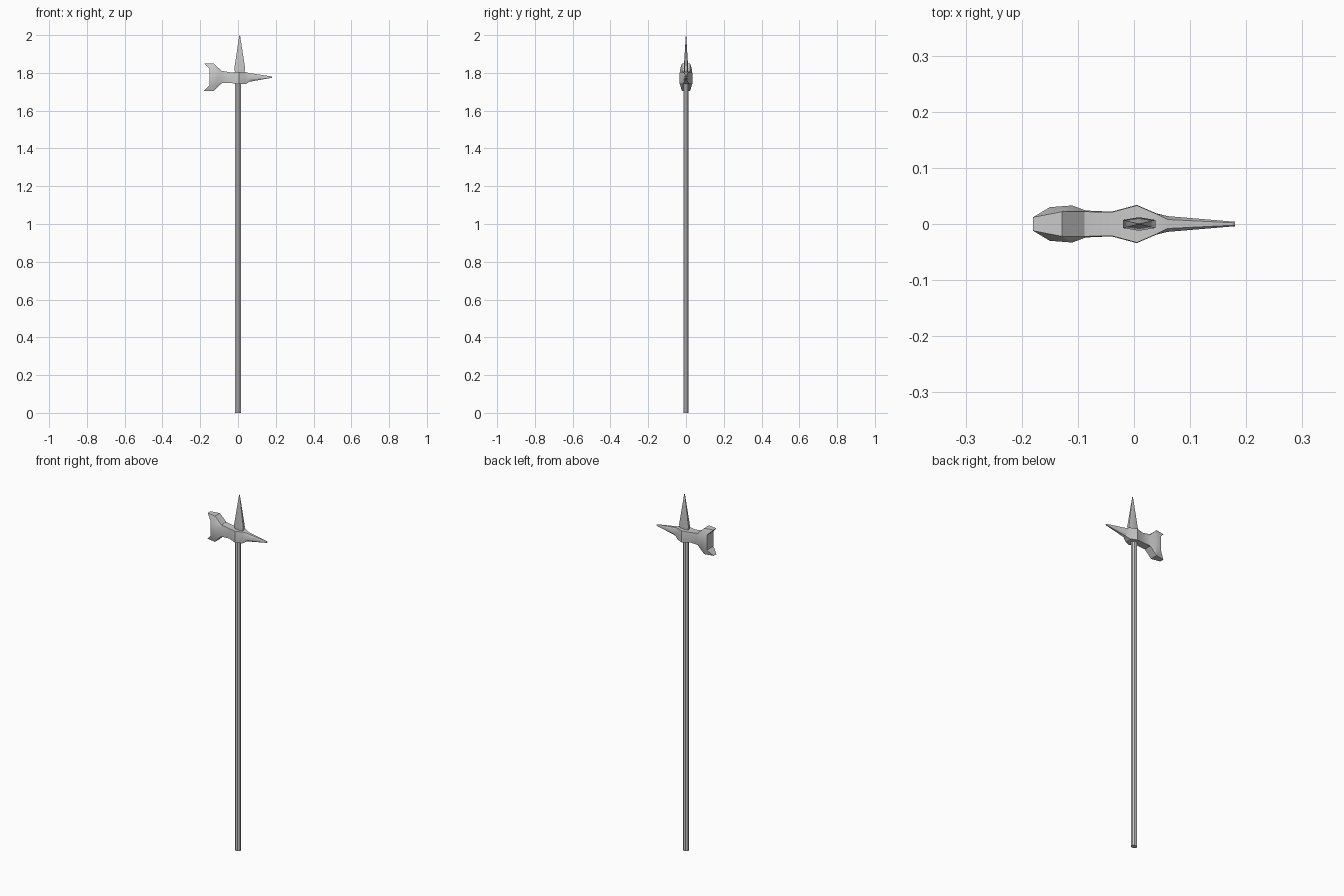
import bpy, bmesh, math

if "Cube" in bpy.data.objects:
    bpy.data.objects.remove(bpy.data.objects["Cube"])


def finish(name, bm):
    bmesh.ops.recalc_face_normals(bm, faces=bm.faces)
    me = bpy.data.meshes.new(name)
    bm.to_mesh(me)
    bm.free()
    ob = bpy.data.objects.new(name, me)
    bpy.context.collection.objects.link(ob)
    bpy.ops.object.select_all(action='DESELECT')
    ob.select_set(True)
    bpy.context.view_layer.objects.active = ob
    bpy.ops.object.shade_smooth_by_angle(angle=math.radians(25))
    return ob


def loft(bm, rings):
    """Skin consecutive rings of equal point count; return the vertex rings."""
    vr = [[bm.verts.new(p) for p in r] for r in rings]
    for a, b in zip(vr, vr[1:]):
        n = len(a)
        for i in range(n):
            j = (i + 1) % n
            bm.faces.new((a[i], a[j], b[j], b[i]))
    return vr


# Shaft: slightly oval octagonal pole
bm = bmesh.new()
angles = [math.tau * (i + 0.5) / 8 for i in range(8)]
rings = [[(0.0172 * math.cos(a), 0.0145 * math.sin(a), z) for a in angles]
         for z in (0, 1.75)]
bottom, top = loft(bm, rings)
bm.faces.new(bottom)
bm.faces.new(top)
finish("shaft", bm)

# Hammer head: stations of
# (x at top/bottom, x at sides, edge half width, side half width,
#  top z, upper side z, lower side z, bottom z)
stations = [
    (-0.180, -0.150, 0.012, 0.030, 1.850, 1.820, 1.736, 1.705),
    (-0.128, -0.110, 0.022, 0.033, 1.850, 1.812, 1.742, 1.705),
    (-0.088, -0.086, 0.022, 0.024, 1.811, 1.797, 1.758, 1.745),
    (-0.040, -0.040, 0.021, 0.022, 1.803, 1.790, 1.760, 1.747),
    (0.005, 0.005, 0.033, 0.034, 1.804, 1.790, 1.755, 1.740),
    (0.040, 0.040, 0.018, 0.019, 1.804, 1.790, 1.755, 1.740),
    (0.060, 0.060, 0.008, 0.014, 1.799, 1.786, 1.764, 1.753),
    (0.180, 0.180, 0.002, 0.004, 1.781, 1.779, 1.776, 1.774),
]
rings = []
for xe, xs, we, ws, zt, zu, zl, zb in stations:
    half = [(xe, we, zt), (xs, ws, zu), (xs, ws, zl), (xe, we, zb)]
    rings.append(half + [(x, -y, z) for x, y, z in reversed(half)])
bm = bmesh.new()
vr = loft(bm, rings)
for r in (vr[0], vr[-1]):        # striking face with flared lips, pick tip
    for i in range(3):
        bm.faces.new((r[i], r[i + 1], r[6 - i], r[7 - i]))
finish("hammer_head", bm)

# Top spike: flattened six-sided blade, pinched at the base
bm = bmesh.new()
rings = []
for z, w, d in ((1.795, 0.022, 0.009), (1.822, 0.029, 0.012), (1.998, 0.002, 0.001)):
    rings.append([(0.009 + sx * w, sy * d, z) for sx, sy in
                  ((-1, 0.6), (0, 1), (1, 0.6), (1, -0.6), (0, -1), (-1, -0.6))])
vr = loft(bm, rings)
bm.faces.new(vr[0])
bm.faces.new(vr[-1])
finish("top_spike", bm)
